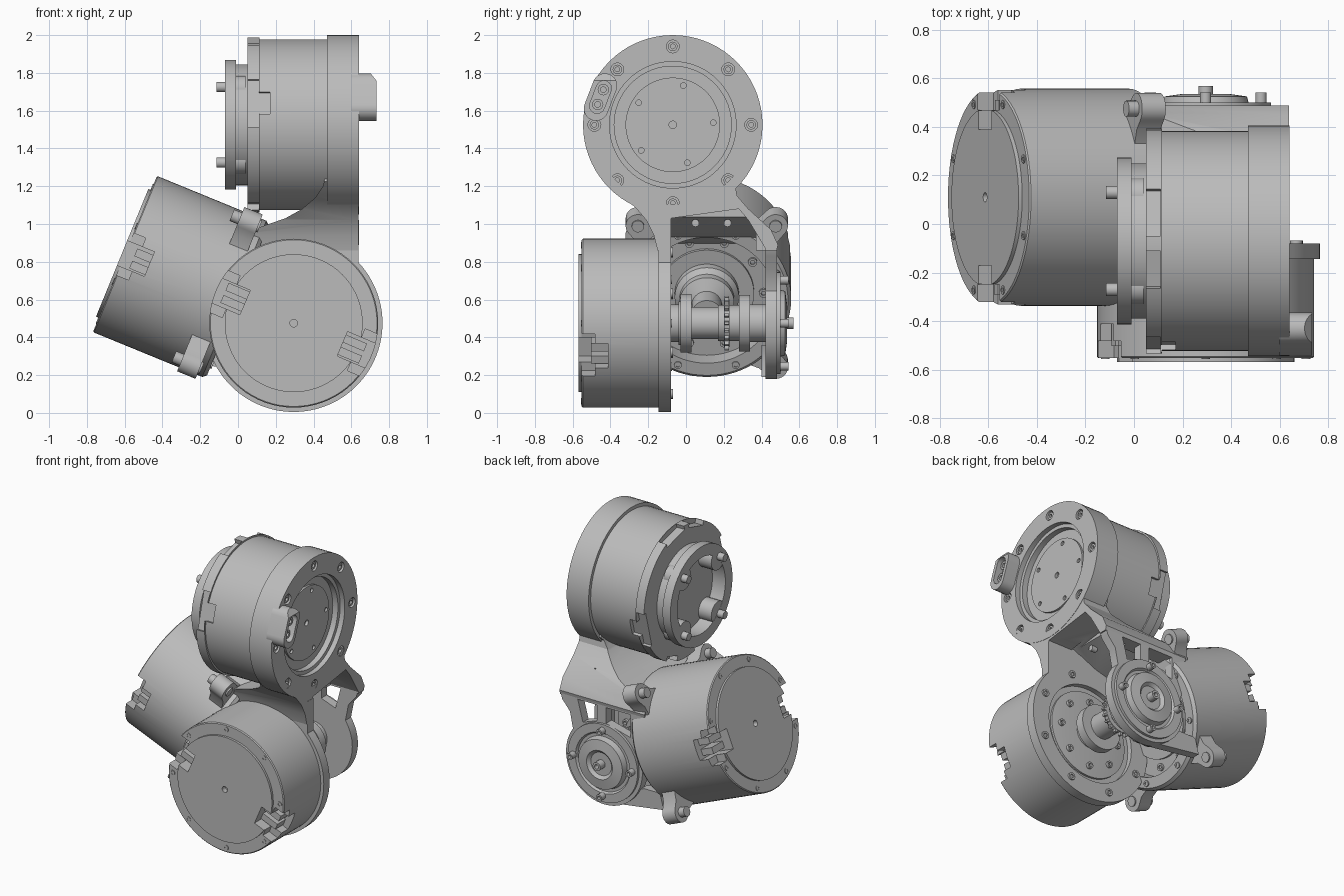
import bpy, bmesh
from math import sin, cos, pi, radians
from mathutils import Matrix

cube = bpy.data.objects.get("Cube")
if cube:
    bpy.data.objects.remove(cube)

grey = bpy.data.materials.new("machined_grey")
grey.use_nodes = True
grey.diffuse_color = (0.5, 0.5, 0.5, 1)
grey.node_tree.nodes["Principled BSDF"].inputs["Base Color"].default_value = (0.5, 0.5, 0.5, 1)
parts = []


def frame(x, y, z, origin):
    m = Matrix((x, y, z)).transposed().to_4x4()
    m.translation = origin
    return m


# Working frames: local z is the axis of each unit
FRONT = frame((1, 0, 0), (0, 0, 1), (0, -1, 0), (0.295, 0, 0.475))
UPPER = frame((0, 1, 0), (0, 0, 1), (1, 0, 0), (0, -0.07, 1.525))
SIDE = frame((0, -1, 0), (0.379, 0, 0.925), (-0.925, 0, 0.379), (0.295, 0.11, 0.475))
XZ = frame((1, 0, 0), (0, 0, 1), (0, -1, 0), (0, 0, 0))
YZ = frame((0, 1, 0), (0, 0, 1), (1, 0, 0), (0, 0, 0))
BACKWARD = FRONT @ Matrix.Rotation(pi, 4, 'X')
SIDE_IN = SIDE @ Matrix.Rotation(pi, 4, 'X')


def finish(name, bm, m):
    bmesh.ops.recalc_face_normals(bm, faces=bm.faces)
    mesh = bpy.data.meshes.new(name)
    bm.to_mesh(mesh)
    bm.free()
    mesh.materials.append(grey)
    ob = bpy.data.objects.new(name, mesh)
    ob.matrix_world = m
    bpy.context.collection.objects.link(ob)
    parts.append(ob)
    return ob


def lathe(name, m, profile, segs=72):
    """Revolve (radius, height) points about local z."""
    bm = bmesh.new()
    vs = [bm.verts.new((r, 0, t)) for r, t in profile]
    es = [bm.edges.new(p) for p in zip(vs, vs[1:])]
    bmesh.ops.spin(bm, geom=vs + es, cent=(0, 0, 0), axis=(0, 0, 1), angle=2 * pi, steps=segs)
    bmesh.ops.remove_doubles(bm, verts=bm.verts, dist=0.0002)
    return finish(name, bm, m)


def disc(name, m, r, t0, t1, segs=72):
    return lathe(name, m, [(0, t0), (r, t0), (r, t1), (0, t1)], segs)


def prism(name, m, pts, t0, t1):
    bm = bmesh.new()
    f = bm.faces.new([bm.verts.new((x, y, t0)) for x, y in pts])
    ext = bmesh.ops.extrude_face_region(bm, geom=[f])["geom"]
    bmesh.ops.translate(bm, vec=(0, 0, t1 - t0), verts=[v for v in ext if isinstance(v, bmesh.types.BMVert)])
    return finish(name, bm, m)


def arc(cx, cy, r, a0, a1, n=32):
    angs = [radians(a0 + (a1 - a0) * i / n) for i in range(n + 1)]
    return [(cx + r * cos(a), cy + r * sin(a)) for a in angs]


def box(x0, x1, y):
    return [(x0, -y), (x1, -y), (x1, y), (x0, y)]


def turn(m, deg):
    return m @ Matrix.Rotation(radians(deg), 4, 'Z')


def at(m, r, deg):
    return turn(m, deg) @ Matrix.Translation((r, 0, 0))


def cut(ob, *cutters):
    for c in cutters:
        mod = ob.modifiers.new("cut", 'BOOLEAN')
        mod.object, mod.operation, mod.solver = c, 'DIFFERENCE', 'EXACT'
    bpy.context.view_layer.update()
    mesh = bpy.data.meshes.new_from_object(ob.evaluated_get(bpy.context.evaluated_depsgraph_get()))
    ob.modifiers.clear()
    ob.data = mesh
    for c in cutters:
        parts.remove(c)
        bpy.data.objects.remove(c)


def bolts(name, m, count, r, t, h, size=0.02, start=0):
    for i in range(count):
        lathe(name, at(m, r, start + 360 * i / count),
              [(0, t + h * 0.3), (size * 0.5, t + h * 0.3), (size * 0.5, t + h), (size, t + h),
               (size, t - 0.02), (0, t - 0.02)], 16)


def motor(name, m, t0, t1, notch, first):
    """Drum with raised end cap, two stepped notches, plugs and rim bolts."""
    e = t1 + 0.016
    body = lathe(name, m, [(0, t0), (0.447, t0), (0.447, t1 - 0.006), (0.441, t1), (0.365, t1),
                           (0.365, e), (0.02, e), (0.02, t1 - 0.02), (0, t1 - 0.02)])
    cutters = []
    for a in (notch, notch + 180):
        f = turn(m, a)
        cutters += [prism("cutter", f, box(0.36, 0.6, 0.12), t1 - 0.07, t1 + 0.1),
                    prism("cutter", f, box(0.28, 0.6, 0.07), t1 - 0.14, t1 + 0.1)]
    cut(body, *cutters)
    for a in (notch, notch + 180):
        for s in (-0.04, 0.03):
            f = turn(m, a) @ Matrix.Translation((0, s, 0))
            prism(name + "_plug", f, box(0.27, 0.4, 0.022), t1 - 0.15, t1 - 0.05)
    bolts(name + "_rim_bolt", m, 8, 0.413, t1, 0.004, 0.018, first)


motor("front_motor", FRONT, 0.14, 0.552, 157, 0)
motor("side_motor", SIDE, 0.47, 0.966, 0, 22.5)

# Upper motor: housing, recessed output face and hollow hub
upper = lathe("upper_motor", UPPER, [
    (0, 0.58), (0.25, 0.58), (0.25, 0.565), (0.31, 0.565), (0.31, 0.605), (0.335, 0.605), (0.335, 0.64),
    (0.475, 0.64), (0.475, 0.47), (0.452, 0.47), (0.452, 0.115), (0.463, 0.115), (0.463, 0.05),
    (0.32, 0.05), (0.32, -0.01), (0.343, -0.01), (0.343, -0.07), (0.265, -0.07), (0.265, 0.03), (0, 0.03)])
slots = [prism("cutter", turn(UPPER, a), box(0.425, 0.6, w), 0.03, d)
         for a, w, d in ((165, 0.13, 0.11), (165, 0.06, 0.17), (-15, 0.13, 0.11), (-15, 0.06, 0.17),
                         (75, 0.1, 0.11), (105, 0.08, 0.11), (-70, 0.06, 0.11), (-110, 0.06, 0.11))]
holes = [disc("cutter", at(UPPER, 0.415, a), 0.034, 0.61, 0.7, 20) for a in range(0, 360, 45)]
sockets = [disc("cutter", at(UPPER, 0.215, a), 0.015, 0.565, 0.6, 16) for a in range(75, 435, 72)]
cut(upper, *slots, *holes, *sockets, disc("cutter", UPPER, 0.02, 0.56, 0.6, 16))
for a in range(45, 360, 90):
    disc("hub_post", at(UPPER, 0.262, a), 0.075, -0.069, 0.04, 24)
    disc("hub_bolt", at(UPPER, 0.283, a), 0.027, -0.115, -0.06, 16)
bolts("flange_bolt", UPPER, 8, 0.415, 0.61, 0.022, 0.025)

# Cable connector on the flange, with bevelled outer end
CABLE = at(UPPER, 0.41, 159)
plug = prism("connector", CABLE, arc(0, 0.065, 0.065, 0, 180, 12) + arc(0, -0.065, 0.065, 180, 360, 12), 0.6, 0.733)
cut(plug, prism("cutter", CABLE, arc(0, 0.05, 0.04, 0, 180, 8) + arc(0, -0.05, 0.04, 180, 360, 8), 0.68, 0.8),
    prism("cutter", XZ, [(0.7, 1.85), (0.7, 1.8), (0.74, 1.75), (0.8, 1.75), (0.8, 1.85)], 0.2, 0.7))
for s in (-0.042, 0.042):
    bolts("connector_pin", CABLE @ Matrix.Translation((0, s, 0)), 1, 0, 0.68, 0.03, 0.03)

# Bracket: front plate with bearing recess
plate = prism("front_plate", XZ, arc(0.295, 0.475, 0.47, 43, -242, 80) + [
    (0.06, 0.94), (0.12, 0.98), (0.25, 1.02), (0.64, 1.02)], 0.08, 0.145)
cut(plate, disc("cutter", FRONT, 0.34, 0.0, 0.115))
lathe("front_bearing", FRONT, [(0, 0.13), (0.3, 0.13), (0.3, 0.1), (0.2, 0.09), (0, 0.09)])
bolts("plate_bolt", BACKWARD, 8, 0.405, -0.08, 0.012, 0.025, 22)
bolts("bearing_bolt", BACKWARD, 8, 0.23, -0.1, 0.025, 0.022)

# Bracket: flared neck, scooped on top and hollow underneath
neck = prism("neck", YZ, arc(-0.07, 1.525, 0.42, 322, 218, 24) + [
    (-0.43, 1.225), (-0.35, 1.15), (-0.27, 1.09), (-0.21, 1.02), (-0.17, 0.94), (-0.15, 0.86), (0.48, 0.86),
    (0.487, 0.89), (0.45, 0.97), (0.33, 1.08), (0.27, 1.15), (0.262, 1.2), (0.29, 1.23)], -0.02, 0.638)
cut(neck,
    prism("cutter", XZ, [(-0.1, 0.93), (0.02, 0.95), (0.12, 0.985), (0.25, 1.03), (0.34, 1.08), (0.41, 1.14),
                         (0.45, 1.2), (0.47, 1.29), (0.47, 1.6), (-0.1, 1.6)], -0.7, 0.7),
    prism("cutter", YZ, [(-0.083, 0.8), (-0.08, 1.03), (0.28, 1.08), (0.33, 1.02), (0.42, 0.87), (0.42, 0.8)], 0.42, 0.7),
    prism("cutter", XZ, [(-0.1, 0.8), (-0.1, 0.88), (0.02, 0.9), (0.25, 0.96), (0.45, 1.05), (0.45, 0.8)], -0.37, 0.083))
for y in (0.05, 0.22):
    disc("neck_bolt", XZ @ Matrix.Translation((0.36, 1.005, -y)) @ Matrix.Rotation(pi / 2, 4, 'Y'), 0.02, 0, 0.04, 16)

# Bracket: rear arm with two windows
arm = prism("rear_arm", XZ, arc(0.295, 0.475, 0.295, 35, -200, 60) + [
    (0.0, 0.7), (-0.02, 0.88), (0.636, 0.88), (0.62, 0.83), (0.56, 0.76)], -0.482, -0.42)
cut(arm, prism("cutter", XZ, [(0.09, 0.7), (0.09, 0.86), (0.28, 0.86), (0.28, 0.75)], -0.6, -0.3),
    prism("cutter", XZ, [(0.35, 0.75), (0.35, 0.86), (0.5, 0.86), (0.46, 0.71)], -0.6, -0.3))
lathe("rear_bearing", BACKWARD, [(0, 0.47), (0.27, 0.47), (0.27, 0.5), (0.21, 0.5), (0.2, 0.485), (0.18, 0.485),
                                 (0.17, 0.525), (0.1, 0.535), (0.08, 0.515), (0, 0.515)])
bolts("rear_centre_bolt", BACKWARD, 1, 0, 0.51, 0.058, 0.03)
bolts("rear_bolt", BACKWARD, 4, 0.228, 0.5, 0.042, 0.023)

# Bracket: ring that carries the side motor, with four rounded ears
lathe("side_ring", SIDE, [(0.36, 0.32), (0.43, 0.32), (0.447, 0.34), (0.447, 0.478), (0.36, 0.478), (0.36, 0.32)])
for a in (48, 132, 228, 312):
    prism("ring_ear", turn(SIDE, a), arc(0.545, 0, 0.065, -90, 90, 14) + [
        (0.49, 0.068), (0.41, 0.11), (0.41, -0.11), (0.49, -0.068)], 0.37, 0.475)
    disc("ear_bolt", at(SIDE, 0.545, a), 0.033, 0.36, 0.52, 20)
prism("lower_web", XZ, [(0.2, 0.2), (0.35, 0.19), (0.25, 0.27), (0.0, 0.36), (-0.12, 0.36), (-0.15, 0.25)], -0.46, -0.4)

# Side drive face, hub and bevel pinion
lathe("side_drive", SIDE, [(0, 0.48), (0.37, 0.48), (0.37, 0.43), (0.25, 0.43), (0.25, 0.41), (0.17, 0.41),
                           (0.17, 0.36), (0.145, 0.33), (0.145, 0.28), (0.08, 0.25), (0.08, 0.12), (0, 0.12)])
bolts("drive_bolt", SIDE_IN, 10, 0.3, -0.43, 0.015, 0.024)
bolts("ring_bolt", SIDE_IN, 8, 0.4, -0.32, 0.008, 0.02, 22.5)

# Cross shaft with collars and toothed wheel
lathe("cross_shaft", BACKWARD, [
    (0, -0.1), (0.1, -0.1), (0.1, -0.04), (0.115, -0.04), (0.115, -0.03), (0.155, -0.03), (0.155, 0.03), (0.085, 0.03),
    (0.085, 0.17), (0.095, 0.17), (0.095, 0.28), (0.15, 0.28), (0.15, 0.34), (0.1, 0.34), (0.1, 0.43), (0, 0.43)])
disc("toothed_wheel", BACKWARD, 0.125, 0.2, 0.23, 40)
for i in range(20):
    prism("wheel_tooth", turn(BACKWARD, i * 18), [(0.11, -0.013), (0.145, -0.006), (0.145, 0.006), (0.11, 0.013)], 0.203, 0.227)

# Smooth shading with crisp edges
bpy.ops.object.select_all(action='DESELECT')
for ob in parts:
    ob.select_set(True)
bpy.context.view_layer.objects.active = parts[0]
bpy.ops.object.shade_smooth_by_angle(angle=radians(30))
